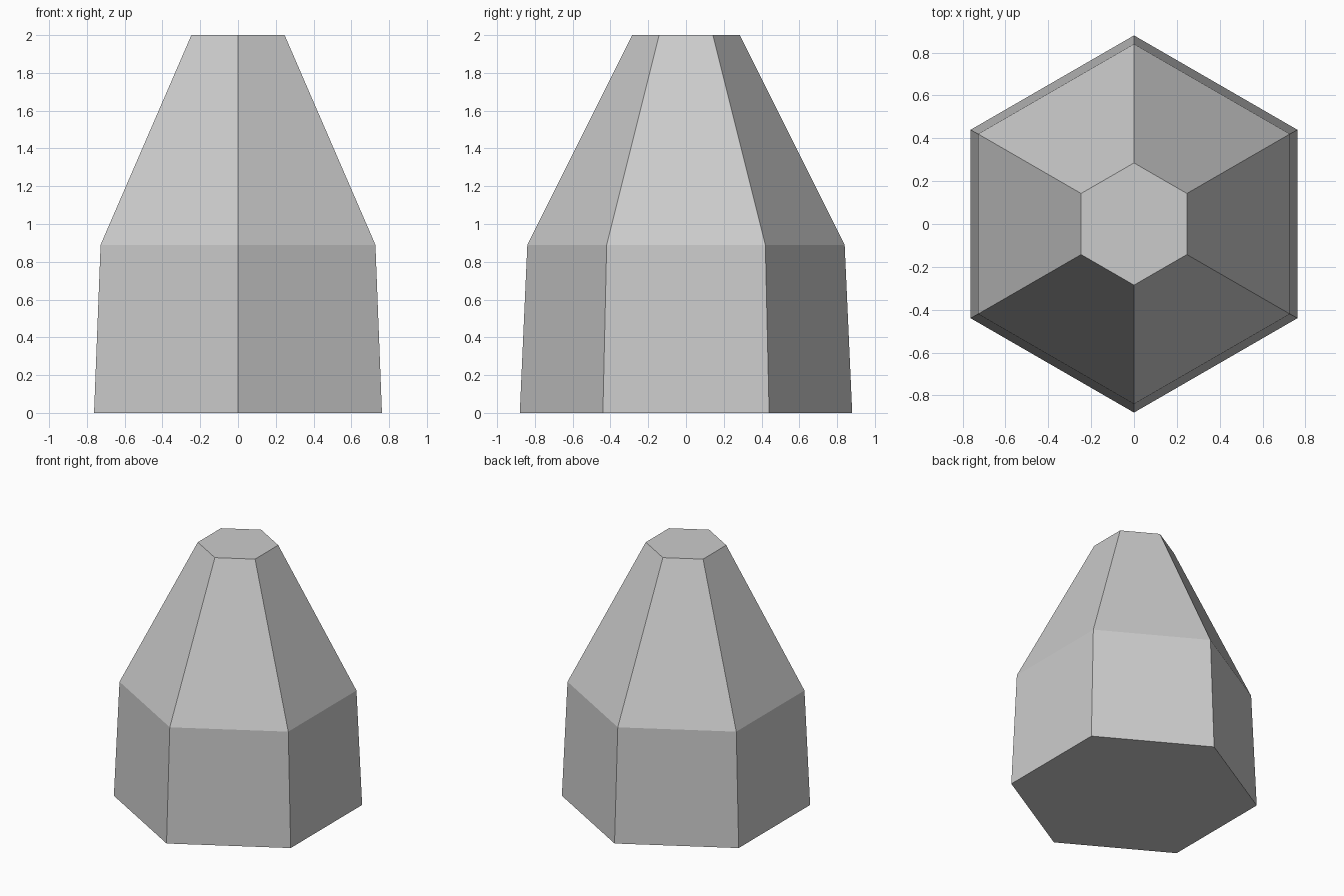
import bpy
import bmesh
from math import cos, sin, pi

cube = bpy.data.objects.get("Cube")
if cube:
    bpy.data.objects.remove(cube, do_unlink=True)

# Plain grey material
GREY = (0.6, 0.6, 0.6, 1.0)
grey = bpy.data.materials.new("light grey")
grey.use_nodes = True
grey.diffuse_color = GREY
grey.node_tree.nodes["Principled BSDF"].inputs["Base Color"].default_value = GREY

SIDES = 6
PROFILE = [(0.88, 0.0), (0.84, 0.89), (0.285, 2.0)]  # radius, height


def tapered_prism(name, profile, material):
    """Stack hexagonal rings, bridge them and cap both ends."""
    bm = bmesh.new()
    rings = []
    for radius, z in profile:
        angles = [pi / 2 + 2 * pi * i / SIDES for i in range(SIDES)]
        rings.append([bm.verts.new((radius * cos(a), radius * sin(a), z)) for a in angles])
    for low, high in zip(rings, rings[1:]):
        for i in range(SIDES):
            j = (i + 1) % SIDES
            bm.faces.new((low[i], low[j], high[j], high[i]))
    bm.faces.new(rings[0][::-1])
    bm.faces.new(rings[-1])
    mesh = bpy.data.meshes.new(name)
    bm.to_mesh(mesh)
    bm.free()
    mesh.materials.append(material)
    obj = bpy.data.objects.new(name, mesh)
    bpy.context.collection.objects.link(obj)
    return obj


# Hexagonal body with a near-upright base and a tapering top
tapered_prism("hexagonal_body", PROFILE, grey)
